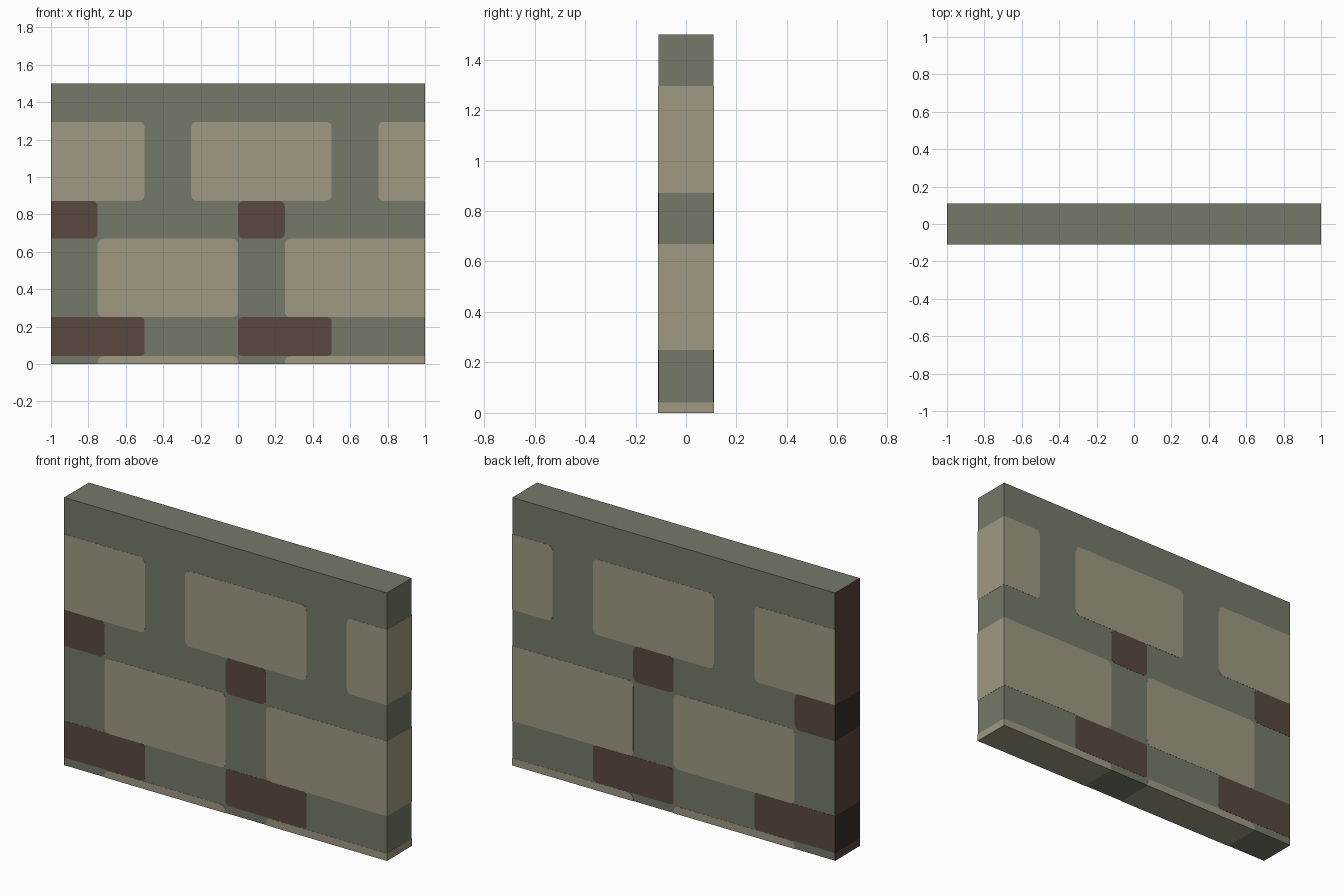
import bpy, bmesh, math

if "Cube" in bpy.data.objects:
    bpy.data.objects.remove(bpy.data.objects["Cube"])

L, T, H = 1.0, 0.11, 1.5     # half length, half thickness, height
E = 0.001                    # tiny step so stones sit proud of the mortar


def material(name, hex_code):
    def lin(c):
        c /= 255
        return c / 12.92 if c <= 0.04045 else ((c + 0.055) / 1.055) ** 2.4
    m = bpy.data.materials.new(name)
    m.diffuse_color = [lin(int(hex_code[i:i + 2], 16)) for i in (0, 2, 4)] + [1]
    m.use_nodes = True
    m.node_tree.nodes["Principled BSDF"].inputs["Base Color"].default_value = m.diffuse_color
    return m


green = material("moss green", "757a68")
tan = material("sandy stone", "a09a82")
brown = material("brown stone", "5a483f")
dark = material("dark brown", "372e29")


def finish(name, bm, mat):
    bmesh.ops.recalc_face_normals(bm, faces=bm.faces)
    me = bpy.data.meshes.new(name)
    bm.to_mesh(me)
    bm.free()
    me.materials.append(mat)
    bpy.context.collection.objects.link(bpy.data.objects.new(name, me))


def box(name, x0, x1, y, z0, z1, mat):
    bm = bmesh.new()
    bmesh.ops.create_cube(bm, size=1)
    for v in bm.verts:
        v.co = (x1 if v.co.x > 0 else x0, y if v.co.y > 0 else -y,
                z1 if v.co.z > 0 else z0)
    finish(name, bm, mat)


def stone(name, x0, x1, z0, z1, mat, r=0.03):
    """Rounded block through the wall, cut off square at the wall edges."""
    pts = []
    corners = [(x1 - r, z1 - r), (x0 + r, z1 - r), (x0 + r, z0 + r), (x1 - r, z0 + r)]
    for q, (cx, cz) in enumerate(corners):
        for i in range(5):
            a = math.pi / 2 * (q + i / 4)
            p = (min(max(cx + r * math.cos(a), -L + E), L),
                 max(cz + r * math.sin(a), 0))
            if not pts or math.dist(p, pts[-1]) > 1e-5:
                pts.append(p)
    if math.dist(pts[0], pts[-1]) < 1e-5:
        pts.pop()
    bm = bmesh.new()
    face = bm.faces.new([bm.verts.new((x, -T, z)) for x, z in pts])
    ext = bmesh.ops.extrude_face_region(bm, geom=[face], use_keep_orig=True)
    for g in ext["geom"]:
        if isinstance(g, bmesh.types.BMVert):
            g.co.y = T
    finish(name, bm, mat)


# mortar body
box("wall_body", -L + 2 * E, L - E, T - E, E, H, green)

# large stones: values past the wall limits get trimmed flush
for x0, x1 in ((-1.25, -0.5), (-0.25, 0.5), (0.75, 1.5)):
    stone("upper_stone", x0, x1, 0.872, 1.295, tan)
for x0, x1 in ((-0.75, 0.0), (0.25, 1.25)):
    stone("lower_stone", x0, x1, 0.25, 0.67, tan)
    stone("base_stone", x0, x1, -0.3, 0.042, tan)

# small brown stones
for x0, x1 in ((-1.25, -0.75), (0.0, 0.25)):
    stone("upper_brown_stone", x0, x1, 0.67, 0.872, brown)
for x0, x1 in ((-1.25, -0.5), (0.0, 0.5)):
    stone("lower_brown_stone", x0, x1, 0.044, 0.25, brown, 0.02)

# banded cap on the left end
levels = [0, 0.042, 0.25, 0.67, 0.872, H]
for i, (z0, z1) in enumerate(zip(levels, levels[1:])):
    box("left_end_band", -L, -L + 2 * E, T - E / 2, z0, z1, dark if i % 2 else brown)
